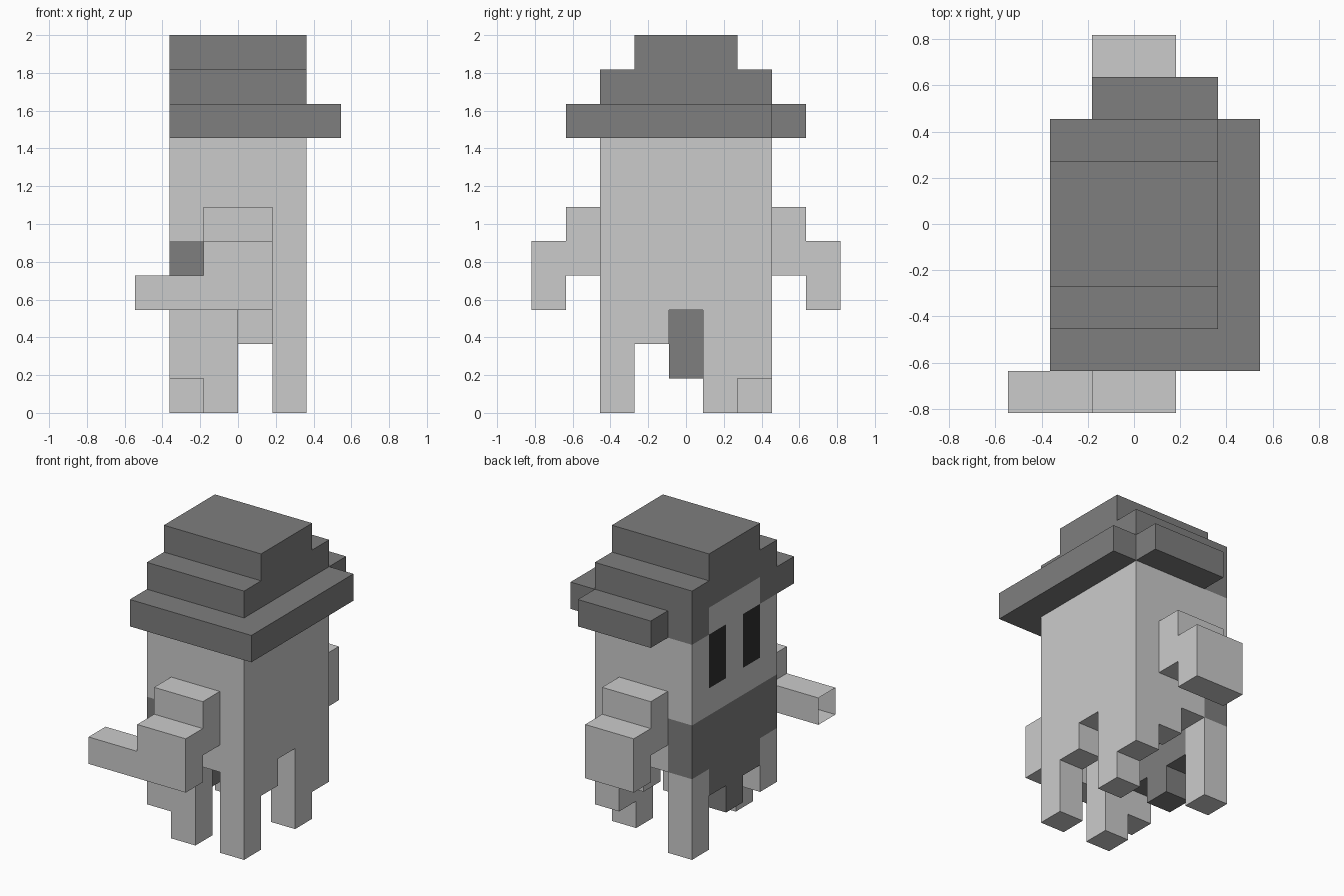
import bpy
import bmesh
from itertools import product

if "Cube" in bpy.data.objects:
    bpy.data.objects.remove(bpy.data.objects["Cube"])

U = 2 / 11                      # one block; the figure is 11 blocks tall
ORIGIN = (3, 4.5, 0)            # grid point that sits at the world origin


def material(name, v):
    m = bpy.data.materials.new(name)
    m.diffuse_color = (v, v, v, 1)
    m.use_nodes = True
    m.node_tree.nodes["Principled BSDF"].inputs["Base Color"].default_value = m.diffuse_color
    return m


LIGHT = material("light grey", 0.60)
DARK = material("dark grey", 0.21)
BLACK = material("near black", 0.03)


def block(x, y, z):
    """Cells in inclusive ranges given as (first, last)."""
    return set(product(*(range(a, b + 1) for a, b in (x, y, z))))


# Hat: brim, crown and top
hat = (block((1, 5), (1, 6), (8, 8)) | block((2, 4), (7, 7), (8, 8))
       | block((1, 4), (2, 6), (9, 9)) | block((1, 4), (3, 5), (10, 10)))
brow = block((1, 1), (3, 5), (8, 8))
hat -= brow

# Beard on the -x side, tapering to a point
beard = (block((1, 1), (2, 6), (3, 4)) | block((1, 1), (3, 5), (2, 2))
         | block((1, 1), (4, 4), (1, 1)))

# Eyes
eyes = block((1, 1), (3, 3), (6, 7)) | block((1, 1), (5, 5), (6, 7))

# Body with the brow showing under the hat
body = (block((1, 4), (2, 6), (3, 7)) | brow) - beard - eyes

# Ragged legs: lowest cell of each column around the rim
bottoms = {(1, 2): 1, (2, 2): 0, (4, 2): 0, (4, 3): 2, (4, 5): 0,
           (4, 6): 1, (3, 6): 2, (1, 6): 0}
legs = set()
for (x, y), z in bottoms.items():
    legs |= block((x, x), (y, y), (z, 2))

# Arms: the -y one reaches forward with a hand
front_arm = (block((2, 3), (1, 1), (4, 5)) | block((2, 3), (0, 0), (3, 4))
             | block((0, 1), (0, 0), (3, 3)))
back_arm = block((2, 3), (7, 7), (4, 5)) | block((2, 3), (8, 8), (3, 4))

PARTS = [("hat", hat, DARK), ("beard", beard, DARK), ("eyes", eyes, BLACK),
         ("body", body, LIGHT), ("legs", legs, LIGHT),
         ("front_arm", front_arm, LIGHT), ("back_arm", back_arm, LIGHT)]
solid = set().union(*(cells for _, cells, _ in PARTS))
OPEN = {((0, 0, 3), 0, 0)}      # the end of the hand is open


def build(name, cells, mat):
    """Skin a set of cells, leaving out faces buried against other cells."""
    bm = bmesh.new()
    for cell in sorted(cells):
        for axis, side in product(range(3), (0, 1)):
            nb = list(cell)
            nb[axis] += 2 * side - 1
            if tuple(nb) in solid or (cell, axis, side) in OPEN:
                continue
            quad = []
            for du, dv in ((0, 0), (1, 0), (1, 1), (0, 1)):
                p = list(cell)
                p[axis] += side
                p[(axis + 1) % 3] += du
                p[(axis + 2) % 3] += dv
                quad.append(bm.verts.new([(a - o) * U for a, o in zip(p, ORIGIN)]))
            bm.faces.new(quad if side else quad[::-1])
    bmesh.ops.remove_doubles(bm, verts=bm.verts, dist=0.001)
    mesh = bpy.data.meshes.new(name)
    bm.to_mesh(mesh)
    bm.free()
    mesh.materials.append(mat)
    bpy.context.collection.objects.link(bpy.data.objects.new(name, mesh))


for part in PARTS:
    build(*part)
